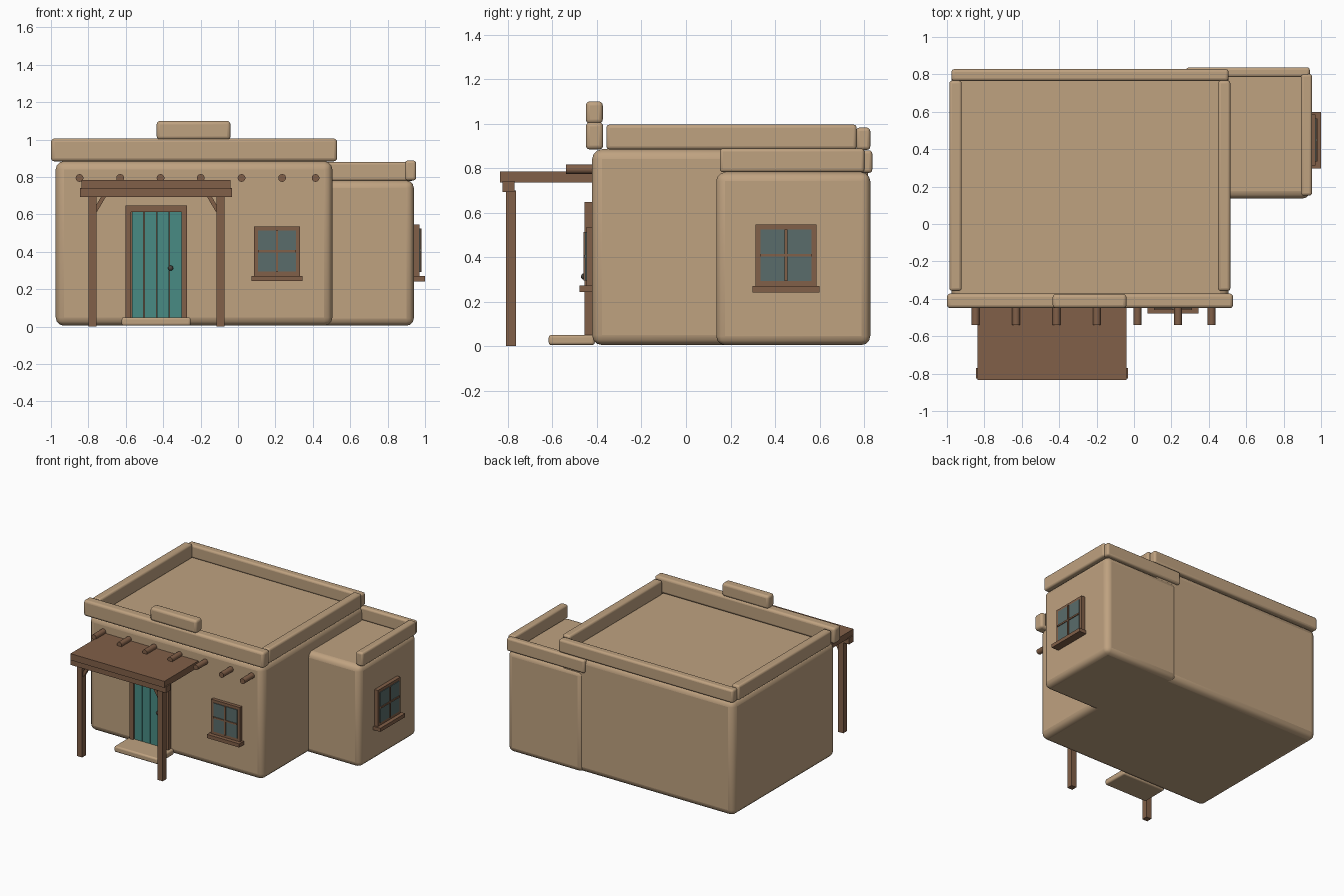
import bpy, math
from mathutils import Vector

if "Cube" in bpy.data.objects:
    bpy.data.objects.remove(bpy.data.objects["Cube"], do_unlink=True)


def material(name, r, g, b):
    mat = bpy.data.materials.new(name)
    mat.use_nodes = True
    mat.diffuse_color = (r, g, b, 1)
    mat.node_tree.nodes["Principled BSDF"].inputs["Base Color"].default_value = (r, g, b, 1)
    return mat


ADOBE = material("adobe plaster", .52, .36, .216)
WOOD = material("brown wood", .22, .115, .065)
TEAL = material("teal paint", .066, .26, .23)
GLASS = material("grey glass", .1, .15, .145)
METAL = material("dark metal", .07, .06, .05)


def finish(obj, name, mat, smooth=True):
    obj.name = name
    obj.data.materials.append(mat)
    if smooth:
        bpy.ops.object.shade_smooth_by_angle(angle=math.radians(35))
    return obj


def box(name, x, y, z, mat, bevel=0.0, segments=3):
    """Box spanning three (low, high) ranges, with optional rounded edges."""
    spans = (x, y, z)
    bpy.ops.mesh.primitive_cube_add(size=1, location=[(a + b) / 2 for a, b in spans])
    obj = bpy.context.object
    obj.scale = [abs(b - a) for a, b in spans]
    bpy.ops.object.transform_apply(location=False, rotation=False, scale=True)
    if bevel:
        mod = obj.modifiers.new("Rounded edges", "BEVEL")
        mod.width = bevel
        mod.segments = segments
    return finish(obj, name, mat, bevel > 0)


# Rounded adobe volumes
box("main_house", (-.975, .505), (-.422, .818), (.005, .885), ADOBE, .045)
box("side_room", (.3, .94), (.136, .828), (.005, .782), ADOBE, .04)
box("door_step", (-.622, -.253), (-.617, -.41), (.005, .05), ADOBE, .012)

# Main parapet
box("front_parapet", (-1, .53), (-.45, -.372), (.884, 1.006), ADOBE, .018)
box("parapet_crest", (-.435, -.04), (-.45, -.374), (1, 1.1), ADOBE, .018)
box("back_parapet", (-.976, .505), (.765, .828), (.882, .982), ADOBE, .015)
for side, x in (("right", -.987), ("left", .449)):
    box(side + "_parapet", (x, x + .066), (-.358, .767), (.884, .996), ADOBE, .015)

# Side room parapet
box("side_room_back_parapet", (.28, .94), (.785, .837), (.779, .88), ADOBE, .014)
box("side_room_left_parapet", (.893, .952), (.152, .802), (.782, .888), ADOBE, .014)

# Round roof beams poking through the front wall
for i, x in enumerate((-.847, -.63, -.414, -.199, .019, .236, .415)):
    bpy.ops.mesh.primitive_cylinder_add(vertices=12, radius=.021, depth=.18,
                                        location=(x, -.45, .795),
                                        rotation=(math.pi / 2, 0, 0))
    finish(bpy.context.object, f"roof_beam_{i + 1}", WOOD)

# Porch
box("porch_roof", (-.838, -.041), (-.835, -.41), (.735, .785), WOOD)
box("porch_front_beam", (-.846, -.033), (-.825, -.77), (.693, .742), WOOD)
centre = -.436
for side, s in (("right", -1), ("left", 1)):
    x = centre + s * .342
    box(f"porch_{side}_post", (x - .022, x + .022), (-.81, -.765), (0, .7), WOOD)
    # Diagonal brace from the post up to the beam
    low = Vector((x - s * .015, -.787, .62))
    high = Vector((x - s * .065, -.787, .705))
    mid = (low + high) / 2
    half = (high - low).length / 2
    brace = box(f"porch_{side}_brace", (mid.x - .011, mid.x + .011), (-.8, -.775),
                (mid.z - half, mid.z + half), WOOD)
    brace.rotation_euler.y = math.atan2(high.x - low.x, high.z - low.z)

# Door: wooden backing, planks, surround and knob
box("door_backing", (-.575, -.295), (-.43, -.41), (.045, .615), WOOD)
plank = .27 / 4
for i in range(4):
    x = -.57 + i * plank
    box(f"door_plank_{i + 1}", (x + .002, x + plank - .002), (-.442, -.42), (.05, .612), TEAL)
for side, x in (("right", -.601), ("left", -.303)):
    box(f"door_{side}_jamb", (x, x + .03), (-.455, -.41), (.02, .62), WOOD)
box("door_lintel", (-.601, -.273), (-.457, -.41), (.612, .648), WOOD)
bpy.ops.mesh.primitive_uv_sphere_add(segments=16, ring_count=8, radius=.014,
                                     location=(-.36, -.458, .313))
finish(bpy.context.object, "door_knob", METAL)


def window(name, place, u, z, out):
    """Framed four-pane window; place maps (along, outward, up) ranges to a box."""
    u0, u1 = u
    z0, z1 = z
    t = .022
    um, zm = (u0 + u1) / 2, (z0 + z1) / 2

    def part(label, a, depth, c, mat):
        box(f"{name}_{label}", *place(a, (out - .02, out + depth), c), mat)

    part("right_stile", (u0, u0 + t), .028, z, WOOD)
    part("left_stile", (u1 - t, u1), .028, z, WOOD)
    part("top_rail", (u0 + t, u1 - t), .028, (z1 - t, z1), WOOD)
    part("bottom_rail", (u0 + t, u1 - t), .028, (z0, z0 + t), WOOD)
    part("glass", (u0 + t, u1 - t), .033, (z0 + t, z1 - t), GLASS)
    part("upright_bar", (um - .006, um + .006), .04, (z0 + t, z1 - t), WOOD)
    part("cross_bar", (u0 + t, u1 - t), .039, (zm - .006, zm + .006), WOOD)
    part("sill", (u0 - .014, u1 + .014), .058, (z0 - .028, z0), WOOD)


window("front_window", lambda a, o, c: (a, (-o[1], -o[0]), c), (.085, .331), (.272, .535), .42)
window("side_window", lambda a, o, c: (o, a, c), (.312, .586), (.27, .547), .942)
